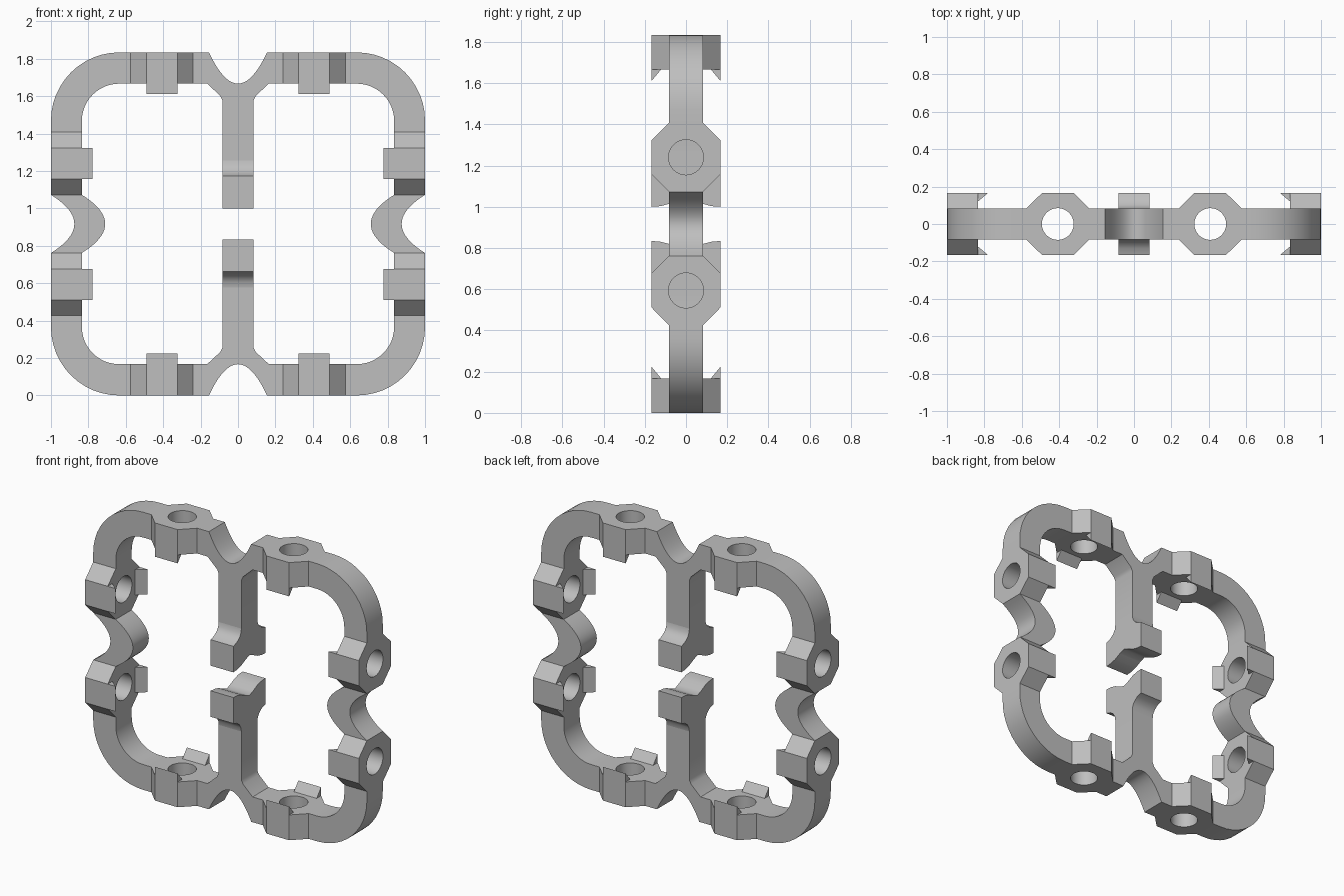
import bpy, bmesh, math

cube = bpy.data.objects.get("Cube")
if cube:
    bpy.data.objects.remove(cube)

MID = 0.917            # half height, every part is mirrored about it
T = 0.083              # half thickness of the bar
W = 0.167              # half width of clips and foot
X, Y, Z = 0, 1, 2

grey = bpy.data.materials.new("plain_grey")
grey.use_nodes = True
colour = (0.52, 0.52, 0.52, 1)
grey.diffuse_color = colour
grey.node_tree.nodes["Principled BSDF"].inputs["Base Color"].default_value = colour


def prism(name, profile, axes, low, high, mirror, joints=()):
    """Extrude a profile on two axes along the third, open it at the joints, mirror it."""
    a, b, c = axes
    bm = bmesh.new()
    rings = []
    for level in (low, high):
        ring = []
        for p, q in profile:
            co = [0, 0, 0]
            co[a], co[b], co[c] = p, q, level
            ring.append(bm.verts.new(co))
        rings.append(ring)
        bm.faces.new(ring)
    n = len(profile)
    for i in range(n):
        j = (i + 1) % n
        bm.faces.new((rings[0][i], rings[0][j], rings[1][j], rings[1][i]))
    bmesh.ops.recalc_face_normals(bm, faces=bm.faces[:])
    hidden = [f for f in bm.faces
              if any(all(abs(v.co[ax] - at) < 1e-5 for v in f.verts) for ax, at in joints)]
    bmesh.ops.delete(bm, geom=hidden, context='FACES')
    mesh = bpy.data.meshes.new(name)
    bm.to_mesh(mesh)
    bm.free()
    mesh.materials.append(grey)
    obj = bpy.data.objects.new(name, mesh)
    obj.location.z = MID
    bpy.context.collection.objects.link(obj)
    mod = obj.modifiers.new("mirror", 'MIRROR')
    mod.use_axis = [ax in mirror for ax in (X, Y, Z)]
    bpy.ops.object.select_all(action='DESELECT')
    obj.select_set(True)
    bpy.context.view_layer.objects.active = obj
    bpy.ops.object.shade_smooth_by_angle(angle=math.radians(30))
    return obj


def arc(cx, cz, r, start, end, steps):
    return [(cx + r * math.cos(math.radians(start + (end - start) * i / steps)),
             cz + r * math.sin(math.radians(start + (end - start) * i / steps)))
            for i in range(steps + 1)]


# Clip positions along the bars
TOP_CLIP, SIDE_CLIP, REACH = 0.4075, 0.323, 0.1675
IN_X, IN_Z = 0.835, 0.75
top_in, top_out = TOP_CLIP - REACH, TOP_CLIP + REACH
side_in, side_out = SIDE_CLIP - REACH, SIDE_CLIP + REACH

# Rounded corners
R, r = 0.365, 0.2
corner = ([(1, side_out)] + arc(1 - R, MID - R, R, 0, 90, 12) + [(top_out, MID), (top_out, IN_Z)]
          + arc(IN_X - r, IN_Z - r, r, 90, 0, 12) + [(IN_X, side_out)])
prism("corner_bar", corner, (X, Z, Y), -T, T, (X, Z), [(X, top_out), (Z, side_out)])

# Inward curved dip in the middle of each side
steps = 10
dip = [(1 - 0.125 * (1 - (i / steps) ** 2), side_in * i / steps) for i in range(steps + 1)]
inner = [(x - 0.165, z) for x, z in reversed(dip)]
prism("side_dip", dip + inner, (X, Z, Y), -T, T, (X, Z), [(Z, 0), (Z, side_in)])

# Notched joint and centre post
post_end = 0.34
notch = [(0.155 * i / steps, IN_Z + W * (i / steps) ** 2) for i in range(steps + 1)]
post = notch + [(top_in, MID), (top_in, IN_Z), (0.165, IN_Z), (0.095, 0.685), (T, 0.66),
                (T, post_end), (0, post_end)]
prism("centre_post", post, (X, Z, Y), -T, T, (X, Z), [(X, 0), (X, top_in), (Z, post_end)])

# Flared foot at the free end of the post
foot = [(0, post_end), (T, post_end), (0.088, 0.312), (0.103, 0.288), (0.13, 0.267), (W, 0.255),
        (W, 0.083), (0.125, 0.086), (T, 0.097), (0.04, 0.118), (0, 0.133)]
prism("post_foot", foot, (Y, Z, X), -T, T, (Y, Z), [(Y, 0), (Z, post_end)])


def clip(name, axis, out, centre, low, high):
    """Eight-sided block with a round hole and two pointed prongs on its inner face."""
    half = [(-REACH, 0), (-REACH, T), (-T, W), (T, W), (REACH, T), (REACH, 0)]
    plate = [(centre + u, y) for u, y in half + arc(0, 0, 0.085, 0, 180, 16)]
    prism(name + "_block", plate, (axis, Y, out), low, high, (X, Y, Z),
          [(Y, 0), (axis, centre - REACH), (axis, centre + REACH)])
    tooth = [(W, low), (W, low - 0.056), (0.12, low)]
    prism(name + "_prong", tooth, (Y, out, axis), centre - T, centre + T, (X, Y, Z), [(out, low)])


clip("top_clip", X, Z, TOP_CLIP, IN_Z, MID)
clip("side_clip", Z, X, SIDE_CLIP, IN_X, 1)
